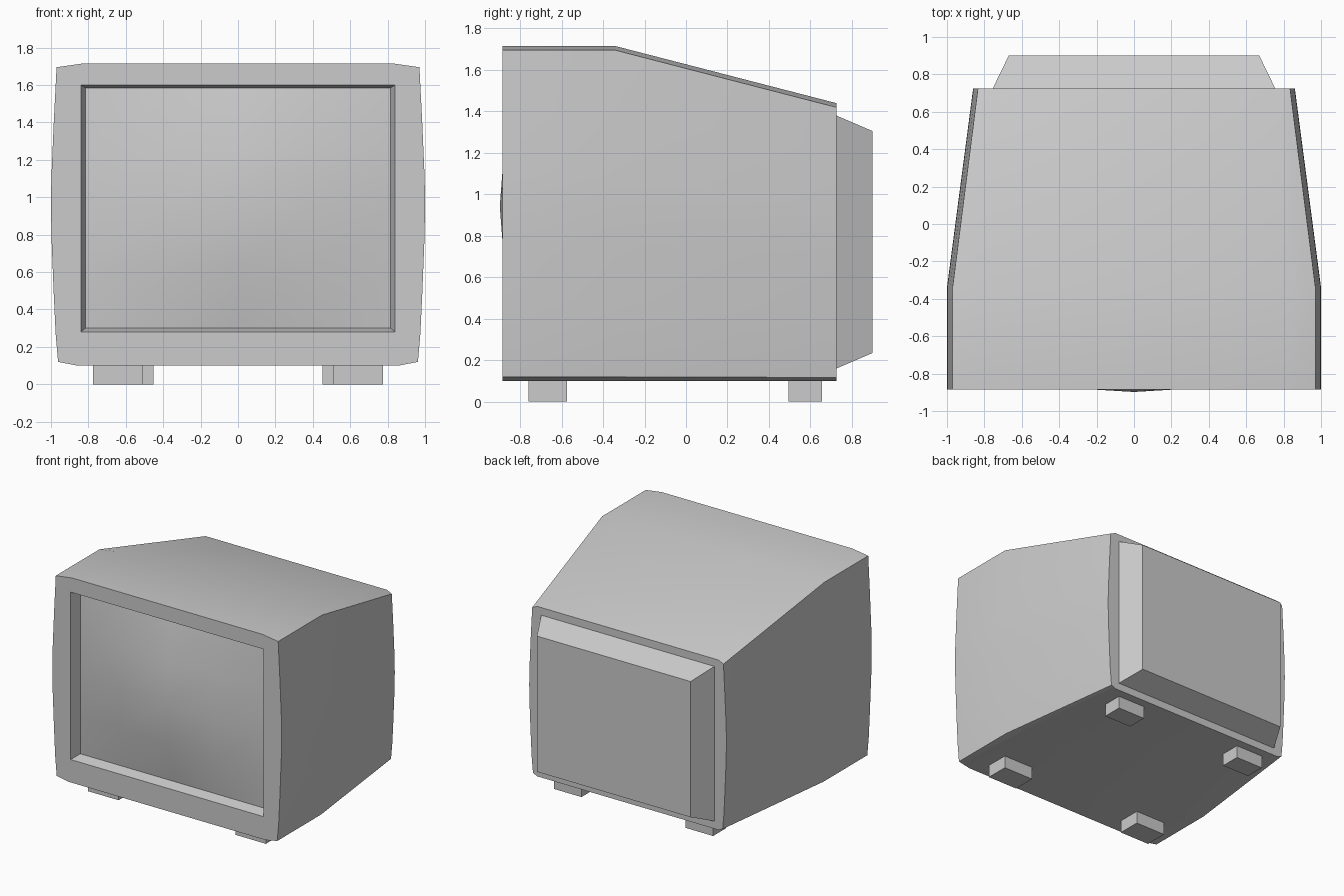
import bpy, bmesh

if "Cube" in bpy.data.objects:
    bpy.data.objects.remove(bpy.data.objects["Cube"])

grey = bpy.data.materials.new("light grey plastic")
grey.diffuse_color = (0.6, 0.6, 0.6, 1)
grey.use_nodes = True
grey.node_tree.nodes["Principled BSDF"].inputs["Base Color"].default_value = grey.diffuse_color


def finish(bm, name, smooth=False):
    bmesh.ops.recalc_face_normals(bm, faces=bm.faces[:])
    me = bpy.data.meshes.new(name)
    bm.to_mesh(me)
    bm.free()
    me.materials.append(grey)
    ob = bpy.data.objects.new(name, me)
    bpy.context.collection.objects.link(ob)
    if smooth:
        bpy.ops.object.select_all(action='DESELECT')
        ob.select_set(True)
        bpy.context.view_layer.objects.active = ob
        bpy.ops.object.shade_smooth_by_angle(angle=0.6)
    return ob


def ring(bm, pts, y):
    return [bm.verts.new((x, y, z)) for x, z in pts]


def skin(bm, a, b):
    n = len(a)
    for i in range(n):
        bm.faces.new((a[i], a[(i + 1) % n], b[(i + 1) % n], b[i]))


def rect(hx, z0, z1):
    return [(hx, z1), (hx, z0), (-hx, z0), (-hx, z1)]


def mirrored(half):
    return half + [(-x, z) for x, z in reversed(half)]


# Cabinet: bulging sections, tapering to the back
side = [(0.97, 1.695), (0.985, 1.4), (0.998, 1.1), (1.0, 0.95),
        (0.997, 0.78), (0.985, 0.48), (0.975, 0.27), (0.962, 0.12)]
front = mirrored([(0.83, 1.715)] + side + [(0.86, 0.10)])
back_side = [(x * 0.86, 0.117 + (z - 0.12) * 0.827) for x, z in side]
back = mirrored([(0.79, 1.44)] + back_side + [(0.79, 0.10)])
bm = bmesh.new()
r0, r1, r2 = ring(bm, front, -0.885), ring(bm, front, -0.34), ring(bm, back, 0.725)
skin(bm, r0, r1)
skin(bm, r1, r2)
bm.faces.new(r2)
# Screen opening and its recessed walls
hole = ring(bm, rect(0.84, 0.28, 1.60), -0.885)
deep = ring(bm, rect(0.815, 0.30, 1.585), -0.80)
skin(bm, hole, deep)
edges = [bm.edges.get((l[i], l[(i + 1) % len(l)])) for l in (r0, hole) for i in range(len(l))]
bmesh.ops.triangle_fill(bm, use_beauty=True, use_dissolve=False, edges=edges, normal=(0, -1, 0))
finish(bm, "cabinet", True)

# Curved screen glass
bm = bmesh.new()
N = 4
grid = []
for j in range(N + 1):
    v = 2 * j / N - 1
    row = []
    for i in range(N + 1):
        u = 2 * i / N - 1
        y = -0.80 - 0.098 * (1 - u * u) * (1 - v * v)
        row.append(bm.verts.new((0.815 * u, y, 0.9425 + 0.6425 * v)))
    grid.append(row)
for j in range(N):
    for i in range(N):
        bm.faces.new((grid[j][i], grid[j][i + 1], grid[j + 1][i + 1], grid[j + 1][i]))
screen = finish(bm, "screen", True)
if screen.data.polygons[0].normal.y > 0:
    screen.data.flip_normals()

# Tapered rear housing
bm = bmesh.new()
a = ring(bm, rect(0.755, 0.16, 1.38), 0.725)
b = ring(bm, rect(0.67, 0.235, 1.305), 0.90)
skin(bm, a, b)
bm.faces.new(a)
bm.faces.new(b)
finish(bm, "rear_housing")

# Feet
for name, x0, x1, y0, y1 in (("front_foot", 0.51, 0.775, -0.76, -0.575),
                             ("rear_foot", 0.453, 0.695, 0.495, 0.655)):
    for s, tag in ((1, "right"), (-1, "left")):
        bm = bmesh.new()
        pts = [(s * x0, 0), (s * x1, 0), (s * x1, 0.102), (s * x0, 0.102)]
        a, b = ring(bm, pts, y0), ring(bm, pts, y1)
        skin(bm, a, b)
        bm.faces.new(a)
        bm.faces.new(b)
        finish(bm, name + "_" + tag)
